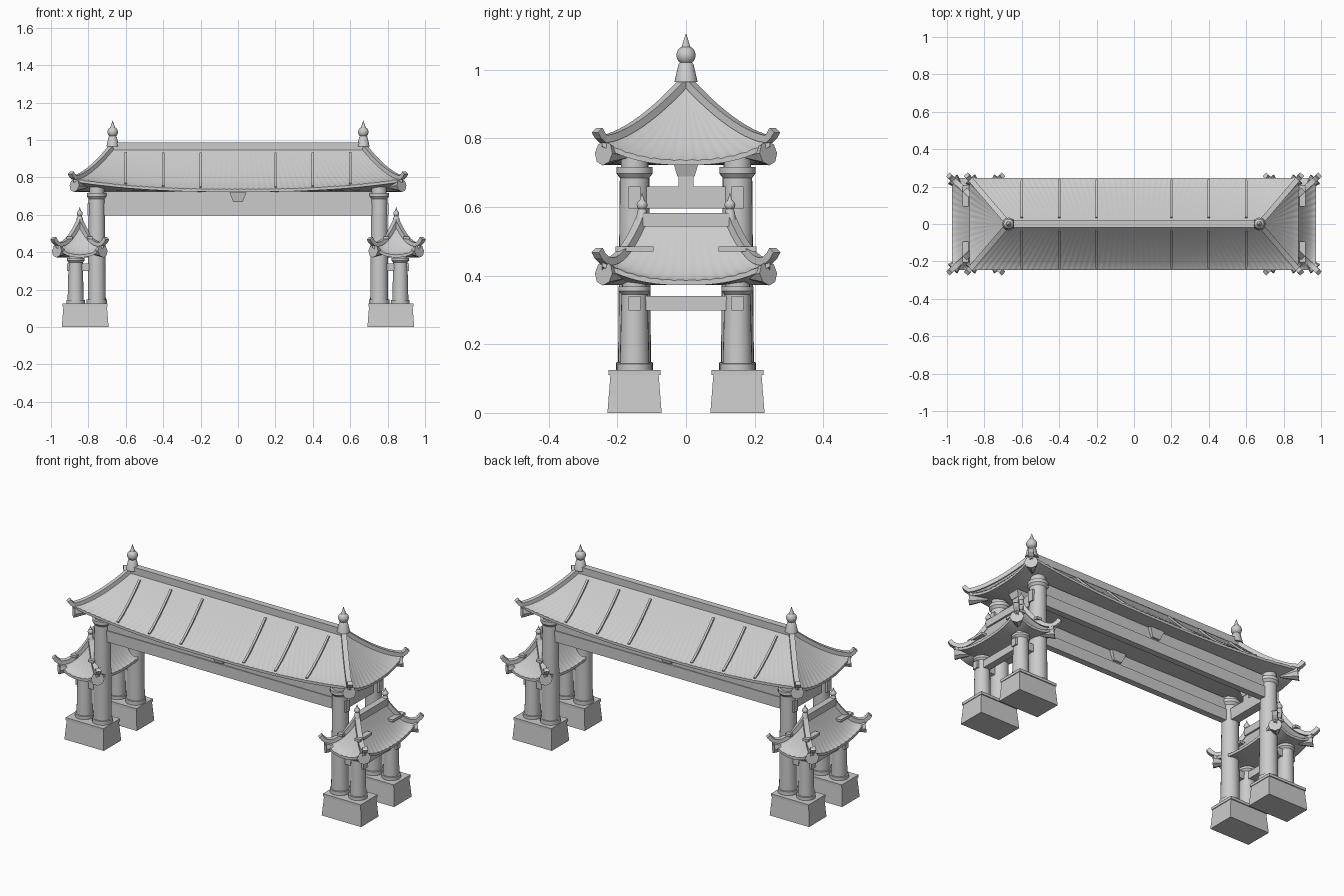
import bpy, bmesh, math
from mathutils import Vector, Matrix

if "Cube" in bpy.data.objects:
    bpy.data.objects.remove(bpy.data.objects["Cube"])

SIGNS = (-1, 1)


def finish(name, bm, smooth=False):
    bmesh.ops.remove_doubles(bm, verts=bm.verts, dist=1e-5)
    bmesh.ops.recalc_face_normals(bm, faces=bm.faces)
    me = bpy.data.meshes.new(name)
    bm.to_mesh(me)
    bm.free()
    ob = bpy.data.objects.new(name, me)
    bpy.context.collection.objects.link(ob)
    if smooth:
        bpy.ops.object.select_all(action='DESELECT')
        ob.select_set(True)
        bpy.context.view_layer.objects.active = ob
        bpy.ops.object.shade_smooth_by_angle(angle=math.radians(35))
    return ob


def block(name, c, size, top=(1, 1)):
    """Box centred at c; top scales the upper face for tapered blocks."""
    bm = bmesh.new()
    bmesh.ops.create_cube(bm, size=1)
    for v in bm.verts:
        k = top if v.co.z > 0 else (1, 1)
        v.co = Vector((v.co.x * size[0] * k[0], v.co.y * size[1] * k[1], v.co.z * size[2])) + Vector(c)
    return finish(name, bm)


def lathe(name, x, y, profile, n=24):
    """Turned part from (radius, z) points."""
    bm = bmesh.new()
    rings = [[bm.verts.new((x + r * math.cos(a * math.tau / n), y + r * math.sin(a * math.tau / n), z))
              for a in range(n)] for r, z in profile]
    for r0, r1 in zip(rings, rings[1:]):
        for i in range(n):
            j = (i + 1) % n
            bm.faces.new((r0[i], r0[j], r1[j], r1[i]))
    bm.faces.new(rings[0])
    bm.faces.new(rings[-1])
    return finish(name, bm, True)


def sweep(name, pts, w, h):
    """Rectangular bar along a path lying in a vertical plane."""
    bm = bmesh.new()
    pts = [Vector(p) for p in pts]
    d = pts[-1] - pts[0]
    side = Vector((-d.y, d.x, 0)).normalized() * w / 2
    rings = []
    for i, p in enumerate(pts):
        t = pts[min(i + 1, len(pts) - 1)] - pts[max(i - 1, 0)]
        up = side.cross(t).normalized() * h / 2
        rings.append([bm.verts.new(p + a * side + b * up) for a, b in ((-1, -1), (1, -1), (1, 1), (-1, 1))])
    for r0, r1 in zip(rings, rings[1:]):
        for i in range(4):
            j = (i + 1) % 4
            bm.faces.new((r0[i], r0[j], r1[j], r1[i]))
    bm.faces.new(rings[0])
    bm.faces.new(rings[-1])
    return finish(name, bm)


def finial(name, x, y, z, k):
    prof = [(.034, 0), (.022, .052)]
    prof += [(.028 * math.cos(a), .078 + .028 * math.sin(a)) for a in
             [math.radians(-50 + 14 * i) for i in range(9)]]
    prof += [(.013, .102), (.0008, .14)]
    lathe(name, x, y, [(r * k, z + h * k) for r, h in prof])


def hip_roof(name, cx, turned, L, A, B, zr, ze, p, tip, fin, tiles, rib_us=()):
    """Curved hip roof: L ridge half length, A/B eave half sizes."""
    lift, thick = .055, .013

    def place(u, v, z):
        return (cx + v, u, z) if turned else (cx + u, v, z)

    def height(s, t):
        return zr - (zr - ze) * (1 - max(0, 1 - t) ** p) + lift * abs(s) ** 2.5 * t * t

    def under(s, t):
        return ze - thick + lift * abs(s) ** 2.5 * t * t

    bm = bmesh.new()

    def patch(fn, ns, nt):
        g = [[bm.verts.new(fn(-1 + 2 * i / ns, j / nt)) for i in range(ns + 1)] for j in range(nt + 1)]
        for j in range(nt):
            for i in range(ns):
                bm.faces.new((g[j][i], g[j][i + 1], g[j + 1][i + 1], g[j + 1][i]))

    for sg in SIGNS:
        for long, n in ((True, tiles), (False, max(8, tiles // 4))):
            def pos(s, t, z):
                if long:
                    return place(s * (L + (A - L) * t), sg * B * t, z)
                return place(sg * (L + (A - L) * t), s * B * t, z)
            ns = n * 4
            wave = lambda s: .003 * abs(math.sin(math.pi * n * s / 2))
            patch(lambda s, t: pos(s, t, height(s, t) + wave(s) * t), ns, 12)
            patch(lambda s, t: pos(s, 1, under(s, 1) * (1 - t) + (height(s, 1) + wave(s)) * t), ns, 1)
            patch(lambda s, t: pos(s, t, under(s, t)), ns, 4)
    bmesh.ops.dissolve_degenerate(bm, dist=1e-6, edges=bm.edges)
    finish(name, bm, True)

    # ridge beam, finials, hip ridges with upturned tips, corner brackets
    size = (.036, 2 * L, .04) if turned else (2 * L, .036, .04)
    block(name + "_ridge", (cx, 0, zr + .003), size)
    for su in SIGNS:
        finial(name + "_finial", *place(su * L, 0, zr + .002), fin)
        for sv in SIGNS:
            pts = [place(su * (L + (A - L) * t), sv * B * t, height(1, t) + .008)
                   for t in [i / 12 for i in range(12)]]
            for o, h in ((-.004, .008), (.006, .019), (.014, .034)):
                pts.append(place(su * (A + o), sv * (B + o), height(1, 1) + h))
            sweep(name + "_hip_ridge", pts, .028, .022)
            a = Vector(place(su * (A - .005), sv * (B - .005), ze + .022))
            b = Vector(place(su * (A - .07), sv * (B - .07), ze + .012))
            bm = bmesh.new()
            m = Matrix.Translation((a + b) / 2) @ (b - a).to_track_quat('Z', 'Y').to_matrix().to_4x4()
            bmesh.ops.create_cone(bm, cap_ends=True, segments=8, radius1=.036, radius2=.006,
                                  depth=(b - a).length, matrix=m)
            finish(name + "_corner_bracket", bm)
    # raised ribs down the long slopes
    for u in rib_us:
        for sv in SIGNS:
            ts = [.14 + .82 * i / 10 for i in range(11)]
            sweep(name + "_rib", [place(u, sv * B * t, height(u / (L + (A - L) * t), t) + .005)
                                  for t in ts], .012, .012)


# roofs
hip_roof("main_roof", 0, False, .67, .88, .245, .962, .735, 1.2, .827, 1,
         56, [s * k for s in SIGNS for k in (.2, .4, .6)])
for sx in SIGNS:
    hip_roof("side_roof", sx * .846, True, .128, .245, .128, .56, .385, 1.6, .48, .56, 14)

for sx in SIGNS:
    for sy in SIGNS:
        y = sy * .15
        # plinth and its cap
        block("plinth", (sx * .817, y, .055), (.25, .158, .11), (.93, .89))
        block("plinth_cap", (sx * .817, y, .1175), (.24, .152, .015))
        # tall and short columns
        lathe("tall_column", sx * .755, y, [(.054, .125), (.054, .147), (.048, .148), (.043, .685),
                                            (.053, .698), (.053, .716), (.04, .717), (.04, .75)])
        lathe("short_column", sx * .868, y, [(.05, .125), (.05, .143), (.043, .144), (.038, .345),
                                             (.047, .355), (.047, .368), (.036, .369), (.036, .41)])
        # tie beam through both columns
        block("column_tie", (sx * .82, y, .319), (.19, .034, .042))
        # loose bars resting on the side roofs
        for dx in (-.055, .055):
            block("side_roof_bar", (sx * .846 + dx, sy * .15, .478), (.034, .112, .014))
    # cross beams and end bracket
    block("upper_cross_beam", (sx * .755, 0, .628), (.05, .27, .064))
    block("lower_cross_beam", (sx * .868, 0, .319), (.04, .27, .042))
    block("end_bracket_foot", (sx * .755, 0, .675), (.045, .045, .03))
    block("end_bracket", (sx * .755, 0, .706), (.05, .05, .034), (1.5, 1.4))

# long lintels, friezes and centre brackets on both faces
for sy in SIGNS:
    block("lintel", (0, sy * .15, .628), (1.61, .036, .064))
    block("frieze", (0, sy * .15, .692), (1.5, .026, .065))
    block("centre_bracket", (0, sy * .15, .693), (.05, .05, .05), (1.8, 1.4))
